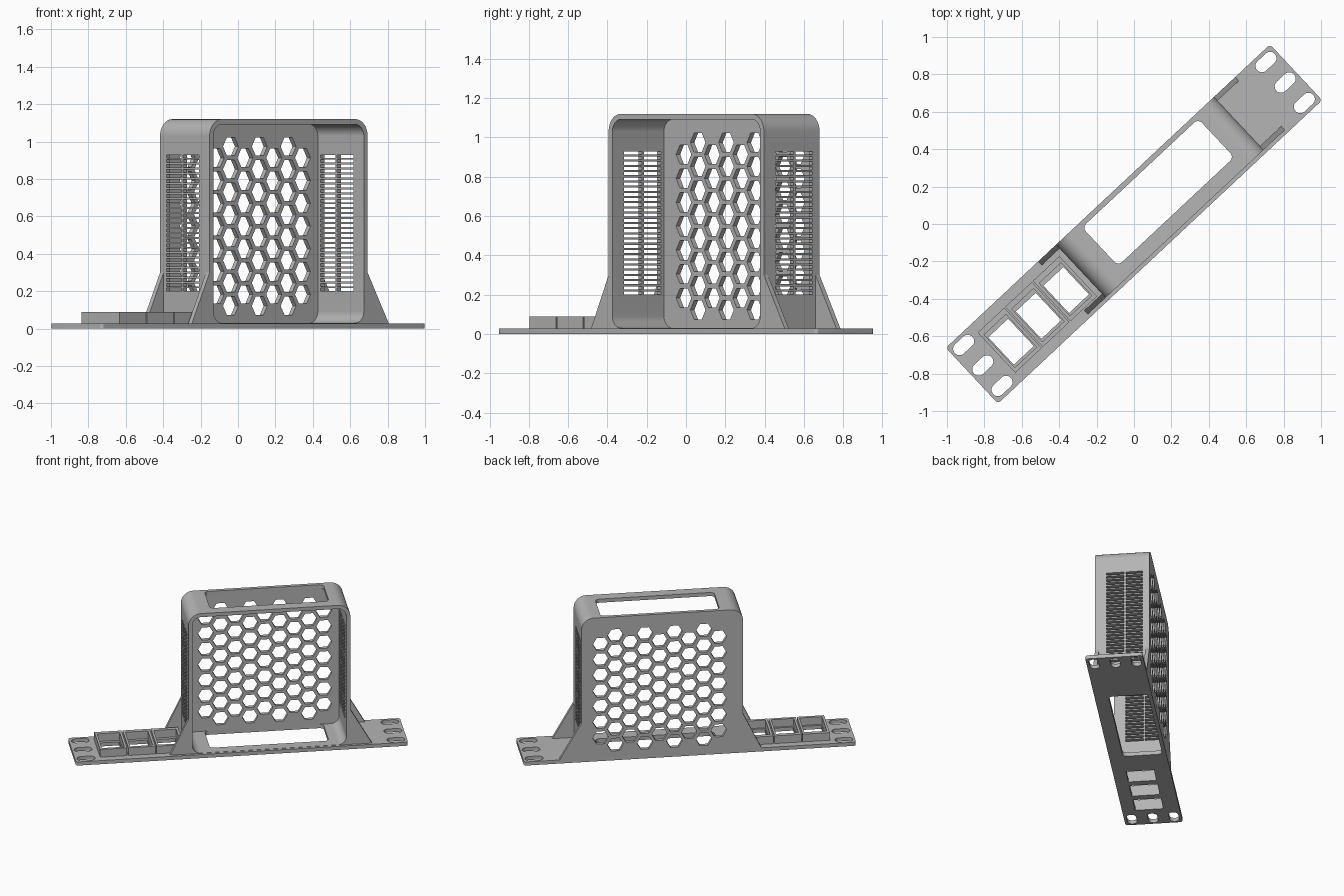
import bpy, bmesh, math
from mathutils import Matrix

if "Cube" in bpy.data.objects:
    bpy.data.objects.remove(bpy.data.objects["Cube"])

TURN = Matrix.Rotation(math.radians(43.1), 4, 'Z')   # whole bracket sits diagonally
UPRIGHT = Matrix.Rotation(math.radians(90), 4, 'X')  # profile (x, z), depth along -y

grey = bpy.data.materials.new("mid_grey")
grey.diffuse_color = (0.46, 0.46, 0.46, 1)
grey.use_nodes = True
grey.node_tree.nodes["Principled BSDF"].inputs["Base Color"].default_value = grey.diffuse_color


def rounded(x0, x1, y0, y1, radii, steps=8):
    """Rectangle with a radius per corner, anticlockwise from lower left."""
    if not isinstance(radii, tuple):
        radii = (radii,) * 4
    pts = []
    corners = ((x0, y0, 1, 1), (x1, y0, -1, 1), (x1, y1, -1, -1), (x0, y1, 1, -1))
    for i, ((cx, cy, sx, sy), r) in enumerate(zip(corners, radii)):
        if r == 0:
            pts.append((cx, cy))
            continue
        for k in range(steps + 1):
            a = math.pi + (i + k / steps) * math.pi / 2
            pts.append((cx + sx * r + r * math.cos(a), cy + sy * r + r * math.sin(a)))
    return pts


def hexagon(cx, cy, r):
    return [(cx + r * math.cos(k * math.pi / 3), cy + r * math.sin(k * math.pi / 3))
            for k in range(6)]


def sheet(name, outlines, lo, hi, upright=False):
    """Flat sheet: first outline is the edge, the rest are holes."""
    cu = bpy.data.curves.new(name, 'CURVE')
    cu.dimensions, cu.fill_mode, cu.extrude = '2D', 'BOTH', (hi - lo) / 2
    for pts in outlines:
        sp = cu.splines.new('POLY')
        sp.points.add(len(pts) - 1)
        for p, (x, y) in zip(sp.points, pts):
            p.co = (x, y, 0, 1)
        sp.use_cyclic_u = True
    tmp = bpy.data.objects.new(name, cu)
    bpy.context.collection.objects.link(tmp)
    bpy.context.view_layer.update()
    me = bpy.data.meshes.new_from_object(
        tmp.evaluated_get(bpy.context.evaluated_depsgraph_get()))
    bpy.data.objects.remove(tmp)
    mid = (lo + hi) / 2
    place = Matrix.Translation((0, mid, 0)) @ UPRIGHT if upright else Matrix.Translation((0, 0, mid))
    bm = bmesh.new()
    bm.from_mesh(me)
    bmesh.ops.remove_doubles(bm, verts=bm.verts, dist=0.0002)
    bmesh.ops.transform(bm, matrix=TURN @ place, verts=bm.verts)
    bmesh.ops.recalc_face_normals(bm, faces=bm.faces)
    bm.to_mesh(me)
    bm.free()
    me.name = name
    me.materials.clear()
    me.materials.append(grey)
    ob = bpy.data.objects.new(name, me)
    bpy.context.collection.objects.link(ob)
    return ob


def select(ob):
    bpy.ops.object.select_all(action='DESELECT')
    ob.select_set(True)
    bpy.context.view_layer.objects.active = ob


def cut(ob, cutter):
    select(ob)
    m = ob.modifiers.new("cut", 'BOOLEAN')
    m.operation, m.solver, m.object = 'DIFFERENCE', 'EXACT', cutter
    bpy.ops.object.modifier_apply(modifier=m.name)
    bpy.data.objects.remove(cutter)


T = 0.028                       # sheet thickness
L, W = 1.187, 0.204             # half length and half width of the face plate
U0, U1, TOP = -0.38, 0.777, 1.12
FRONT = -0.184
opening = rounded(-0.215, 0.635, -0.105, 0.176, 0.03)
jacks = (-0.91, -0.708, -0.506)

# face plate with mounting slots, cage opening and socket holes
holes = [opening]
for s in (-1, 1):
    for y in (-0.15, 0, 0.15):
        c = s * 1.107
        holes.append(rounded(c - 0.064, c + 0.064, y - 0.034, y + 0.034, 0.0335))
for c in jacks:
    holes.append(rounded(c - 0.073, c + 0.073, -0.11, 0.09, 0))
sheet("face_plate", [rounded(-L, L, -W, W, 0.02)] + holes, 0, T)

# socket frames
for c in jacks:
    sheet("socket_frame", [rounded(c - 0.097, c + 0.097, -0.147, 0.147, 0),
                           rounded(c - 0.08, c + 0.08, -0.125, 0.115, 0)], 0.02, 0.088)

# cage shell: rounded hoop, open at the front
shell = sheet("cage_shell", [rounded(U0, U1, 0.004, TOP, (0, 0, 0.09, 0.09), 12),
                             rounded(U0 + T, U1 - T, 0.03, TOP - T, 0.062, 12)],
              FRONT, W - T, True)
cut(shell, sheet("opening_cutter", [opening], -0.1, 1.3))

# vent slots through both end walls, two columns
rows, z0, z1 = 28, 0.2, 0.94
pitch = (z1 - z0) / rows
for y0, y1 in ((-0.102, 0.024), (0.037, 0.155)):
    slots = [rounded(-0.6, 1.0, z0 + i * pitch, z0 + i * pitch + 0.016, 0) for i in range(rows)]
    cut(shell, sheet("vent_cutter", slots, y0, y1, True))

# honeycomb back panel
cells = []
for col in range(-4, 5):
    long_col = col % 2
    for i in range(8 if long_col else 7):
        cells.append(hexagon(0.217 + col * 0.1055,
                             (0.122 if long_col else 0.183) + i * 0.1217, 0.0565))
sheet("honeycomb_panel", [rounded(U0, U1, 0.02, TOP, (0, 0, 0.09, 0.09), 12)] + cells,
      W - T, W, True)

# gussets bracing the end walls
for y in (FRONT, W - T):
    for wall, foot in ((U0, -0.51), (U1, 0.932)):
        inner = wall + (0.01 if foot < wall else -0.01)
        sheet("gusset", [[(inner, 0.02), (foot, 0.02), (foot, T), (wall, 0.3), (inner, 0.3)]],
              y, y + T, True)

for ob in list(bpy.context.scene.objects):
    select(ob)
    bpy.ops.object.shade_smooth_by_angle(angle=math.radians(25))
